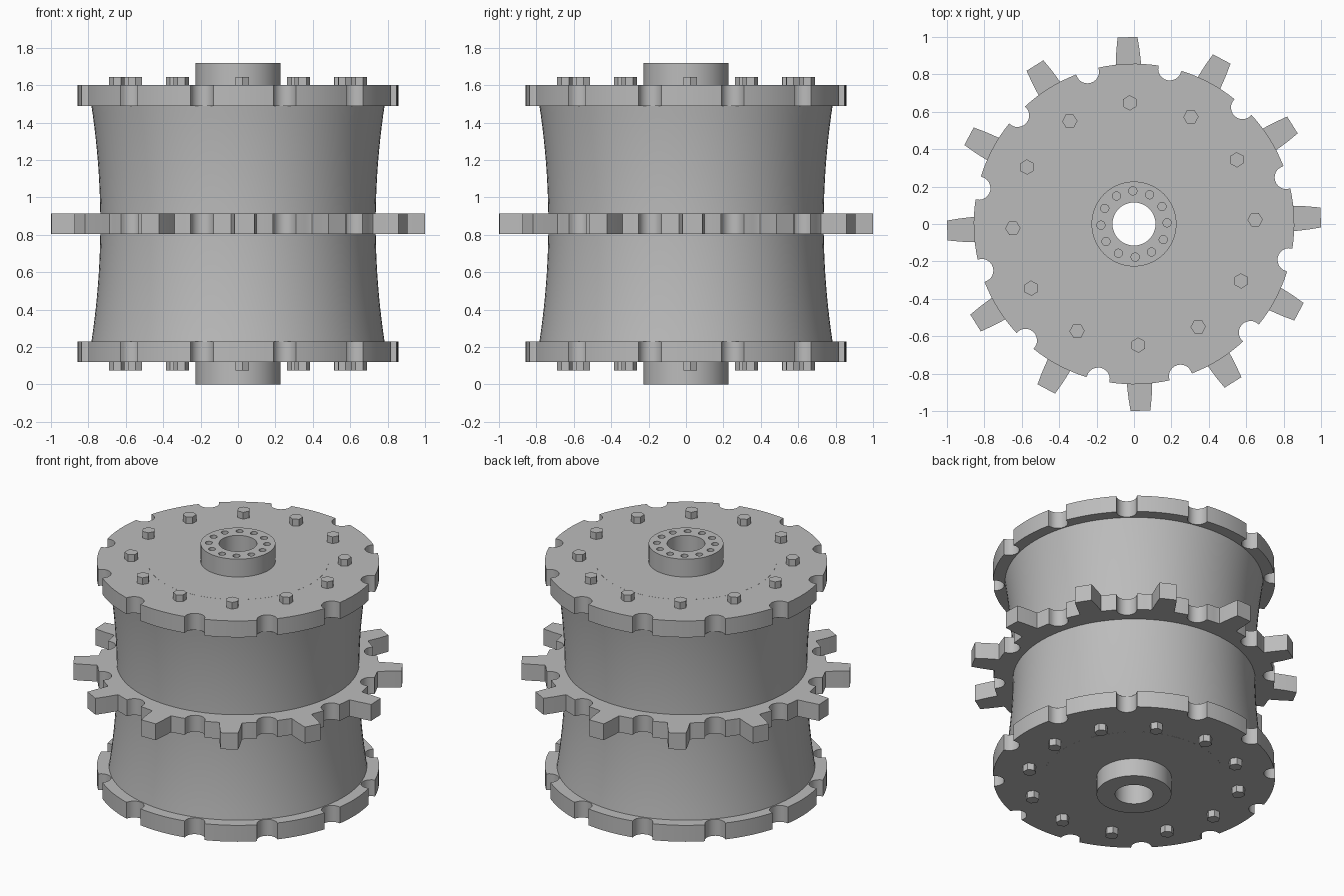
import bpy, bmesh, math
from math import sin, cos, pi, radians

if "Cube" in bpy.data.objects:
    bpy.data.objects.remove(bpy.data.objects["Cube"], do_unlink=True)

grey = bpy.data.materials.new("plain grey")
grey.use_nodes = True
grey.diffuse_color = (0.5, 0.5, 0.5, 1)
grey.node_tree.nodes["Principled BSDF"].inputs["Base Color"].default_value = (0.5, 0.5, 0.5, 1)

COUNT = 12
STEP = 2 * pi / COUNT
START = radians(2)          # direction of the first tooth and bolt
HEIGHT = 1.72
MID = HEIGHT / 2
BORE, HUB = 0.115, 0.227
RIM = 0.857


def polar(r, a):
    return r * cos(a), r * sin(a)


def finish(name, bm, smooth=True):
    bmesh.ops.recalc_face_normals(bm, faces=bm.faces)
    mesh = bpy.data.meshes.new(name)
    bm.to_mesh(mesh)
    bm.free()
    mesh.materials.append(grey)
    obj = bpy.data.objects.new(name, mesh)
    bpy.context.collection.objects.link(obj)
    bpy.ops.object.select_all(action='DESELECT')
    obj.select_set(True)
    bpy.context.view_layer.objects.active = obj
    if smooth:
        bpy.ops.object.shade_smooth_by_angle(angle=radians(30))
    return obj


def sweep(bm, loops, closed):
    """Bridge successive vertex loops of equal length."""
    rings = [[bm.verts.new(p) for p in loop] for loop in loops]
    n = len(rings[0])
    pairs = list(zip(rings, rings[1:]))
    if closed:
        pairs.append((rings[-1], rings[0]))
    for a, b in pairs:
        for i in range(n):
            j = (i + 1) % n
            bm.faces.new((a[i], a[j], b[j], b[i]))


def lathe(name, profile, closed=True, sides=96):
    bm = bmesh.new()
    sweep(bm, [[(*polar(r, 2 * pi * i / sides), z) for i in range(sides)]
               for r, z in profile], closed)
    return finish(name, bm)


def plate(name, outline, z0, z1):
    """Flat ring with a shaped outer edge."""
    inner = [polar(0.2, math.atan2(y, x)) for x, y in outline]
    bm = bmesh.new()
    sweep(bm, [[(x, y, z) for x, y in pts] for pts, z in
               ((inner, z0), (outline, z0), (outline, z1), (inner, z1))], True)
    return finish(name, bm)


def rim_outline(radius, teeth):
    """Round edge with a half-round notch per step, and optional teeth."""
    pts = []
    notch_r, notch_at = 0.062, radius - 0.006
    half = math.atan2(notch_r, notch_at)
    for k in range(COUNT):
        a = START + k * STEP
        notch = a + STEP / 2
        if teeth:
            side = [(radius, 0.068), (0.93, 0.062), (0.999, 0.053)]
            local = [(r, -w) for r, w in side] + [(r, w) for r, w in reversed(side)]
            pts += [(x * cos(a) - y * sin(a), x * sin(a) + y * cos(a)) for x, y in local]
            first = a + 0.095
        else:
            first = a - STEP / 2 + half + 0.001
        last = notch - half - 0.001
        pts += [polar(radius, first + (last - first) * i / 8) for i in range(9)]
        cx, cy = polar(notch_at, notch)
        for i in range(13):
            t = notch - pi / 2 - pi * i / 12
            pts.append((cx + notch_r * cos(t), cy + notch_r * sin(t)))
        if teeth:
            first, last = notch + half + 0.001, a + STEP - 0.095
            pts += [polar(radius, first + (last - first) * i / 3) for i in range(4)]
    return pts


def posts(name, radius, size, z0, z1, sides):
    """Ring of upright prisms."""
    bm = bmesh.new()
    for k in range(COUNT):
        a = START + k * STEP
        cx, cy = polar(radius, a)
        ends = []
        for z in (z0, z1):
            ends.append([bm.verts.new((cx + size * cos(a + 2 * pi * i / sides),
                                       cy + size * sin(a + 2 * pi * i / sides), z))
                         for i in range(sides)])
            bm.faces.new(ends[-1])
        for i in range(sides):
            j = (i + 1) % sides
            bm.faces.new((ends[0][i], ends[0][j], ends[1][j], ends[1][i]))
    return finish(name, bm, smooth=False)


# Waisted drum
half_drum = 0.64
lathe("drum", [(0.736 + 0.049 * (i / 10) ** 2, MID + half_drum * i / 10)
               for i in range(-10, 11)], closed=False)

# Notched end flanges with hex bolts
for name, z0, z1, b0, b1 in (("lower", 0.12, 0.23, 0.075, 0.12),
                             ("upper", 1.49, 1.60, 1.60, 1.645)):
    plate(name + "_flange", rim_outline(RIM, False), z0, z1)
    posts(name + "_bolts", 0.648, 0.041, b0, b1, 6)

# Toothed ring around the waist
plate("toothed_ring", rim_outline(RIM - 0.004, True), 0.805, 0.915)

# Inner core, just flush with the flanges
lathe("inner_core", [(0.2, 0.1195), (0.55, 0.1195), (0.55, 1.6005), (0.2, 1.6005)])

# Hollow hub with blind holes in its top face
hub = lathe("hub", [(BORE, 0), (HUB, 0), (HUB, HEIGHT), (BORE, HEIGHT)])
cutter = posts("hole_cutter", 0.177, 0.022, HEIGHT - 0.06, HEIGHT + 0.05, 16)
cutter.hide_render = True
bpy.context.view_layer.objects.active = hub
cut = hub.modifiers.new("holes", 'BOOLEAN')
cut.operation = 'DIFFERENCE'
cut.solver = 'EXACT'
cut.object = cutter
# apply ahead of the smoothing step
bpy.ops.object.modifier_move_to_index(modifier=cut.name, index=0)
bpy.ops.object.modifier_apply(modifier=cut.name)
bpy.data.objects.remove(cutter, do_unlink=True)
